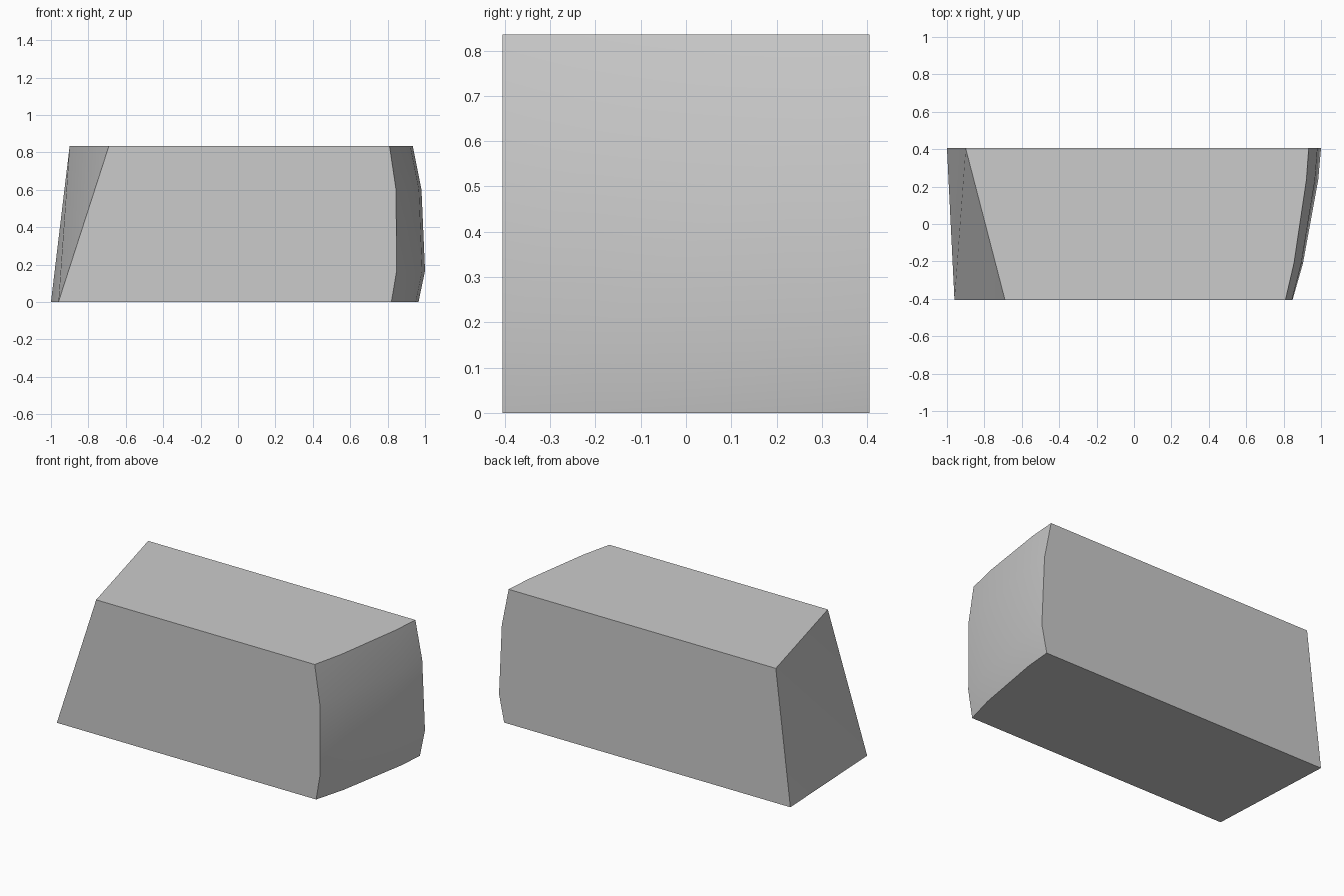
import bpy
import bmesh
import math

cube = bpy.data.objects.get("Cube")
if cube:
    bpy.data.objects.remove(cube, do_unlink=True)

# Plain grey material
grey = bpy.data.materials.new("plain_grey")
grey.use_nodes = True
colour = (0.6, 0.6, 0.6, 1)
grey.diffuse_color = colour
grey.node_tree.nodes["Principled BSDF"].inputs["Base Color"].default_value = colour

# Cross-section rows and columns of the block
depths = [-0.405, -0.21, 0.235, 0.405]
heights = [0, 0.167, 0.6, 0.835]
front_edge = [0.82, 0.848, 0.845, 0.81]
back_edge = [0.965, 1.0, 0.981, 0.934]
bulge = [0, 0.365, 0.9, 1]

bm = bmesh.new()

# Bowed end: blend from the front edge profile to the back edge profile
grid = [[bm.verts.new((f + (b - f) * t, y, z))
         for z, f, b in zip(heights, front_edge, back_edge)]
        for y, t in zip(depths, bulge)]
for i in range(3):
    for j in range(3):
        bm.faces.new((grid[i][j], grid[i + 1][j],
                      grid[i + 1][j + 1], grid[i][j + 1]))

# Slanted, slightly twisted end: two triangles
y0, y1, top = depths[0], depths[-1], heights[-1]
front_low = bm.verts.new((-0.96, y0, 0))
front_high = bm.verts.new((-0.69, y0, top))
back_low = bm.verts.new((-1.0, y1, 0))
back_high = bm.verts.new((-0.90, y1, top))
bm.faces.new((front_low, front_high, back_high))
bm.faces.new((front_low, back_high, back_low))

# Flat front, back, bottom and top
bm.faces.new([front_high, front_low] + grid[0])
bm.faces.new([back_high, back_low] + grid[-1])
bm.faces.new([back_low, front_low] + [column[0] for column in grid])
bm.faces.new([back_high, front_high] + [column[-1] for column in grid])
bmesh.ops.recalc_face_normals(bm, faces=bm.faces[:])

mesh = bpy.data.meshes.new("tapered_block")
bm.to_mesh(mesh)
bm.free()
mesh.materials.append(grey)
block = bpy.data.objects.new("tapered_block", mesh)
bpy.context.collection.objects.link(block)

# Soft bowed end with crisp outer edges
bpy.ops.object.select_all(action="DESELECT")
block.select_set(True)
bpy.context.view_layer.objects.active = block
bpy.ops.object.shade_smooth_by_angle(angle=math.radians(30))
